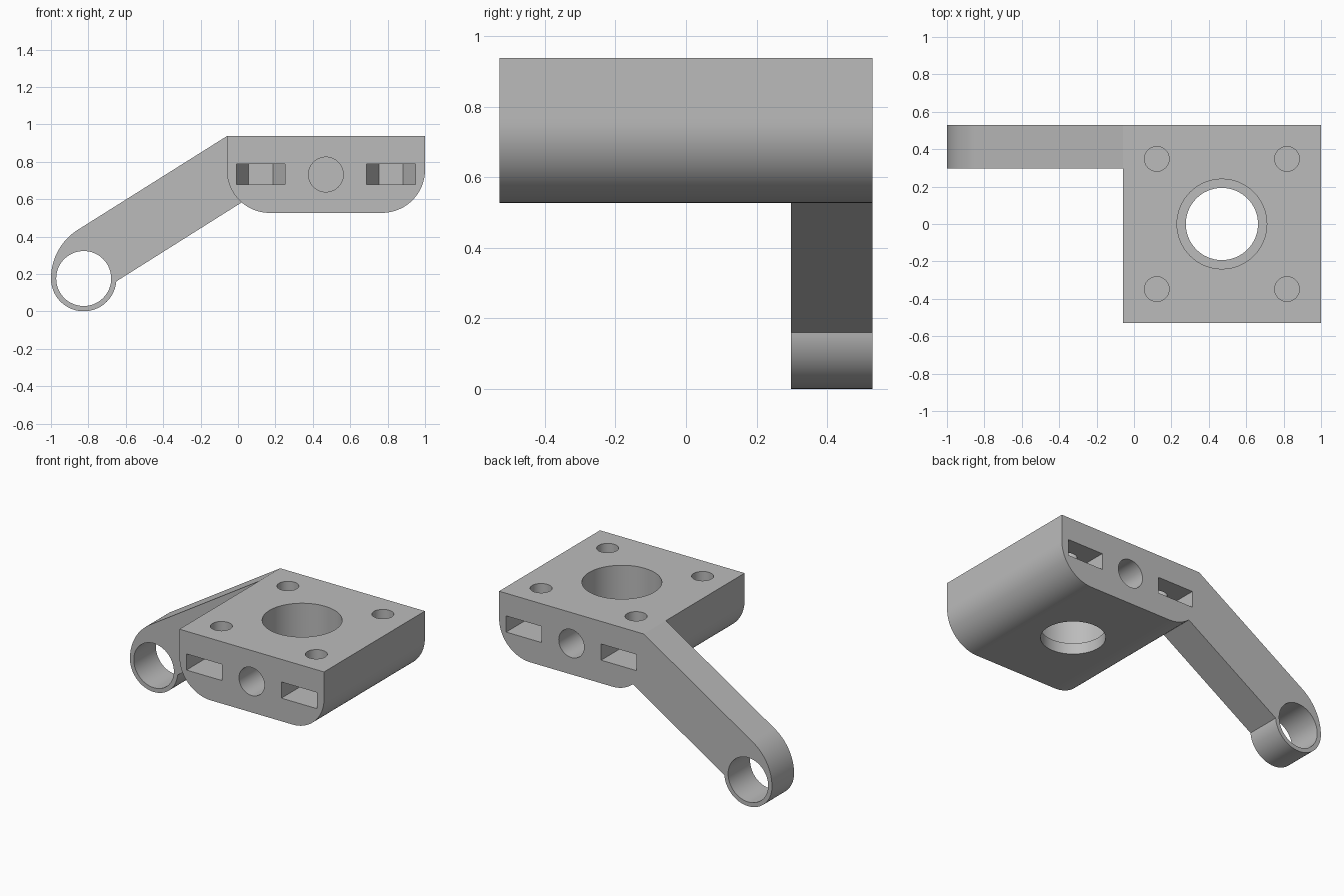
import bpy, bmesh, math
from mathutils import Vector

cube = bpy.data.objects.get("Cube")
if cube:
    bpy.data.objects.remove(cube, do_unlink=True)

grey = bpy.data.materials.new("plain grey")
grey.use_nodes = True
colour = (0.5, 0.5, 0.5, 1)
grey.diffuse_color = colour
grey.node_tree.nodes["Principled BSDF"].inputs["Base Color"].default_value = colour


def arc(cx, cy, r, start, end, steps=24):
    """Points on an arc, angles in degrees."""
    angles = [math.radians(start + (end - start) * i / steps) for i in range(steps + 1)]
    return [(cx + r * math.cos(a), cy + r * math.sin(a)) for a in angles]


def circle(cx, cy, r):
    return arc(cx, cy, r, 0, 360, 64)[:-1]


def prism(name, points, low, high, axis):
    """Extrude a flat profile along y (points are x, z) or z (points are x, y)."""
    bm = bmesh.new()
    place = (lambda p: (p[0], low, p[1])) if axis == "y" else (lambda p: (p[0], p[1], low))
    face = bm.faces.new([bm.verts.new(place(p)) for p in points])
    made = bmesh.ops.extrude_face_region(bm, geom=[face])["geom"]
    shift = Vector((0, high - low, 0) if axis == "y" else (0, 0, high - low))
    bmesh.ops.translate(bm, vec=shift, verts=[v for v in made if isinstance(v, bmesh.types.BMVert)])
    bmesh.ops.recalc_face_normals(bm, faces=bm.faces)
    mesh = bpy.data.meshes.new(name)
    bm.to_mesh(mesh)
    bm.free()
    mesh.materials.append(grey)
    obj = bpy.data.objects.new(name, mesh)
    bpy.context.collection.objects.link(obj)
    return obj


def combine(target, other, operation):
    """Apply a boolean and discard the helper."""
    bpy.context.view_layer.objects.active = target
    mod = target.modifiers.new("combine", "BOOLEAN")
    mod.operation, mod.solver, mod.object = operation, "EXACT", other
    bpy.ops.object.modifier_apply(modifier=mod.name)
    bpy.data.objects.remove(other, do_unlink=True)


LEFT, RIGHT, BACK = -0.06, 1.0, 0.528
BOTTOM, TOP, ROUND = 0.527, 0.937, 0.23
MID = (LEFT + RIGHT) / 2

# Mounting block with rounded lower edges
outline = [(RIGHT, TOP), (LEFT, TOP)]
outline += arc(LEFT + ROUND, BOTTOM + ROUND, ROUND, 180, 270)
outline += arc(RIGHT - ROUND, BOTTOM + ROUND, ROUND, 270, 360)
bracket = prism("bracket", outline, -BACK, BACK, "y")

# Sloping arm ending in a ring
EYE_X, EYE_Z, EYE_R, SHOULDER = -0.825, 0.176, 0.175, 0.308
arm_outline = [(LEFT, TOP)]
arm_outline += arc(-1 + SHOULDER, EYE_Z, SHOULDER, 121.7, 180)
arm_outline += arc(EYE_X, EYE_Z, EYE_R, 180, 355, 48)[1:]
arm_outline += [(0.02, 0.583), (0.1, 0.7)]
arm = prism("arm", arm_outline, 0.297, BACK, "y")
combine(bracket, arm, "UNION")
combine(bracket, prism("eye_hole", circle(EYE_X, EYE_Z, 0.147), 0.2, 0.7, "y"), "DIFFERENCE")

# Stepped central bore
combine(bracket, prism("wide_bore", circle(MID, 0, 0.24), 0.6, 1.1, "z"), "DIFFERENCE")
combine(bracket, prism("narrow_bore", circle(MID, 0, 0.193), 0.4, 0.7, "z"), "DIFFERENCE")

# Blind round holes, screw holes and nut slots, front and back
SLOT_LOW, SLOT_HIGH, NUT = 0.68, 0.787, 0.13
for side in (-1, 1):
    ends = sorted((side * 0.295, side * 0.7))
    combine(bracket, prism("blind_hole", circle(MID, 0.732, 0.093), *ends, "y"), "DIFFERENCE")
    for sign in (-1, 1):
        x, y = MID + sign * 0.348, side * 0.348
        inner = y - side * NUT * math.sin(math.pi / 3)
        slot = [(x - NUT, side * 0.7), (x - NUT, y), (x - NUT / 2, inner),
                (x + NUT / 2, inner), (x + NUT, y), (x + NUT, side * 0.7)]
        combine(bracket, prism("nut_slot", slot, SLOT_LOW, SLOT_HIGH, "z"), "DIFFERENCE")
        combine(bracket, prism("screw_hole", circle(x, y, 0.066), 0.75, 1.1, "z"), "DIFFERENCE")

# Smooth the curved walls, keep the edges crisp
bpy.ops.object.select_all(action="DESELECT")
bracket.select_set(True)
bpy.context.view_layer.objects.active = bracket
bpy.ops.object.shade_smooth_by_angle(angle=math.radians(25))
